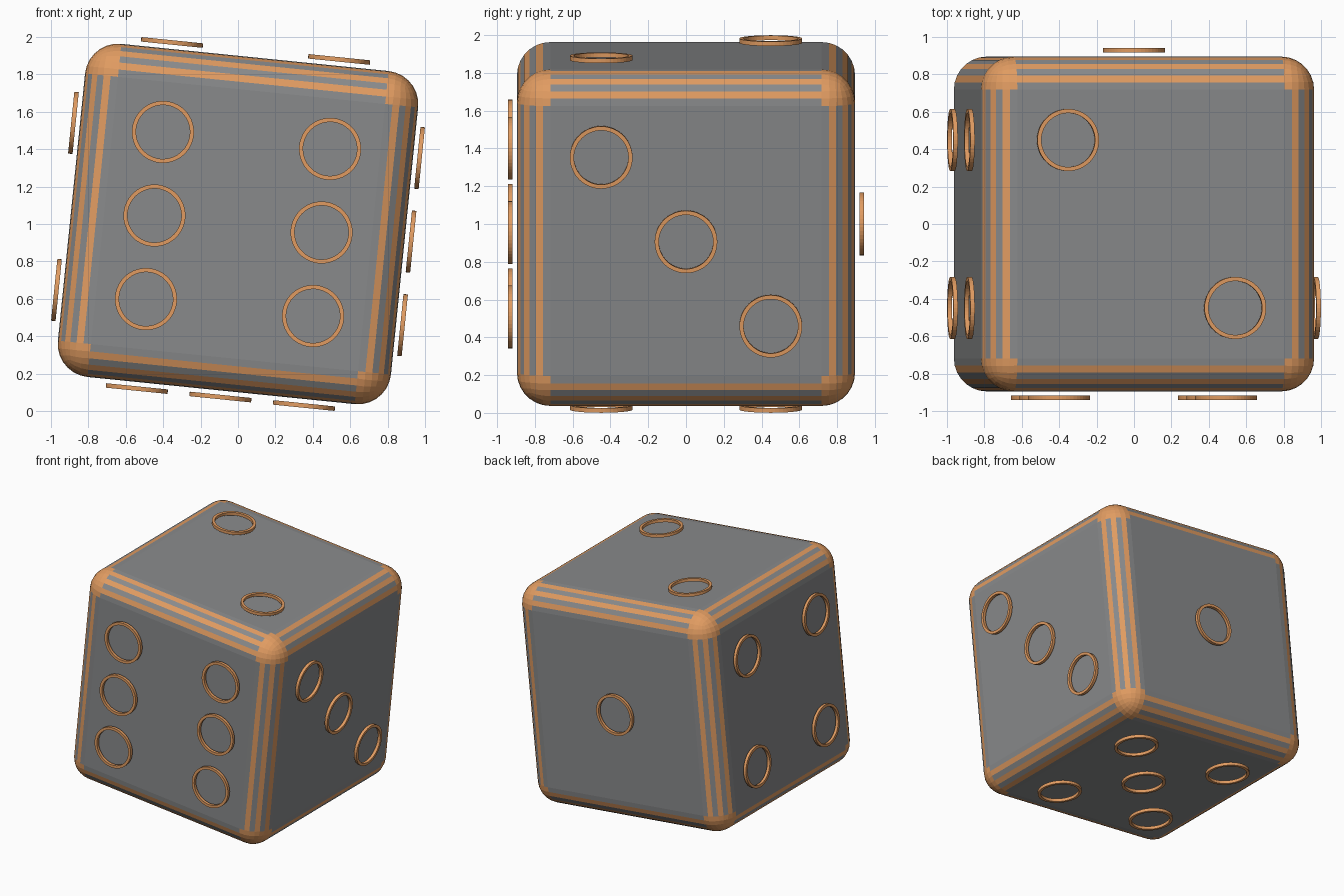
import bpy, bmesh, math
from mathutils import Matrix, Vector

if "Cube" in bpy.data.objects:
    bpy.data.objects.remove(bpy.data.objects["Cube"])

HALF, R, SEG = 0.895, 0.177, 7          # body half size, edge radius, edge segments
FLAT = HALF - R
PIP = 0.449                             # pip spacing
TILT = Matrix.Translation((0, 0, 1.0)) @ Matrix.Rotation(math.radians(5.8), 4, 'Y')


def material(name, rgb):
    m = bpy.data.materials.new(name)
    m.diffuse_color = (*rgb, 1)
    m.use_nodes = True
    m.node_tree.nodes["Principled BSDF"].inputs["Base Color"].default_value = m.diffuse_color
    return m


GREY = material("grey", (0.25, 0.255, 0.26))
COPPER = material("copper", (0.75, 0.33, 0.12))


def add_object(name, bm, mats):
    me = bpy.data.meshes.new(name)
    bm.normal_update()
    bm.to_mesh(me)
    bm.free()
    for m in mats:
        me.materials.append(m)
    ob = bpy.data.objects.new(name, me)
    ob.matrix_world = TILT
    bpy.context.collection.objects.link(ob)
    return ob


# Body: rounded cube, striped along its edges, solid copper corners
bm = bmesh.new()
bmesh.ops.create_cube(bm, size=2 * HALF)
bmesh.ops.bevel(bm, geom=bm.edges[:], offset=R, segments=SEG, profile=0.5,
                affect='EDGES')
for f in bm.faces:
    over = [abs(c) - FLAT for c in f.calc_center_median() if abs(c) > FLAT + 1e-4]
    if len(over) == 3:
        f.material_index = 1
    elif len(over) == 2:
        strip = int(math.atan2(over[0], over[1]) / (math.pi / 2) * SEG)
        f.material_index = strip % 2
add_object("die_body", bm, [GREY, COPPER])


# Pip rings: flat hollow bands hovering just off each face
def add_ring(bm, centre, u, v, n, sides=48):
    profile = [(0.144, 0.918), (0.166, 0.918), (0.166, 0.942), (0.144, 0.942)]
    loops = []
    for i in range(sides):
        a = 2 * math.pi * i / sides
        d = u * math.cos(a) + v * math.sin(a)
        loops.append([bm.verts.new(centre + d * r + n * h) for r, h in profile])
    for i in range(sides):
        p, q = loops[i], loops[(i + 1) % sides]
        for j in range(4):
            k = (j + 1) % 4
            bm.faces.new((p[j], q[j], q[k], p[k]))


X, Y, Z = Vector((1, 0, 0)), Vector((0, 1, 0)), Vector((0, 0, 1))
corners = [(-1, -1), (-1, 1), (1, -1), (1, 1)]
# name: (first axis, second axis, outward normal, pip positions)
faces = {
    "back_one": (X, Z, Y, [(0, 0)]),
    "top_two": (X, Y, Z, [(-1, 1), (1, -1)]),
    "right_three": (Y, Z, X, [(-1, 1), (0, 0), (1, -1)]),
    "left_four": (Y, Z, -X, corners),
    "bottom_five": (X, Y, -Z, corners + [(0, 0)]),
    "front_six": (X, Z, -Y, corners + [(-1, 0), (1, 0)]),
}
for name, (u, v, n, spots) in faces.items():
    bm = bmesh.new()
    for a, b in spots:
        add_ring(bm, (u * a + v * b) * PIP, u, v, n)
    bmesh.ops.recalc_face_normals(bm, faces=bm.faces[:])
    add_object(name + "_rings", bm, [COPPER])
